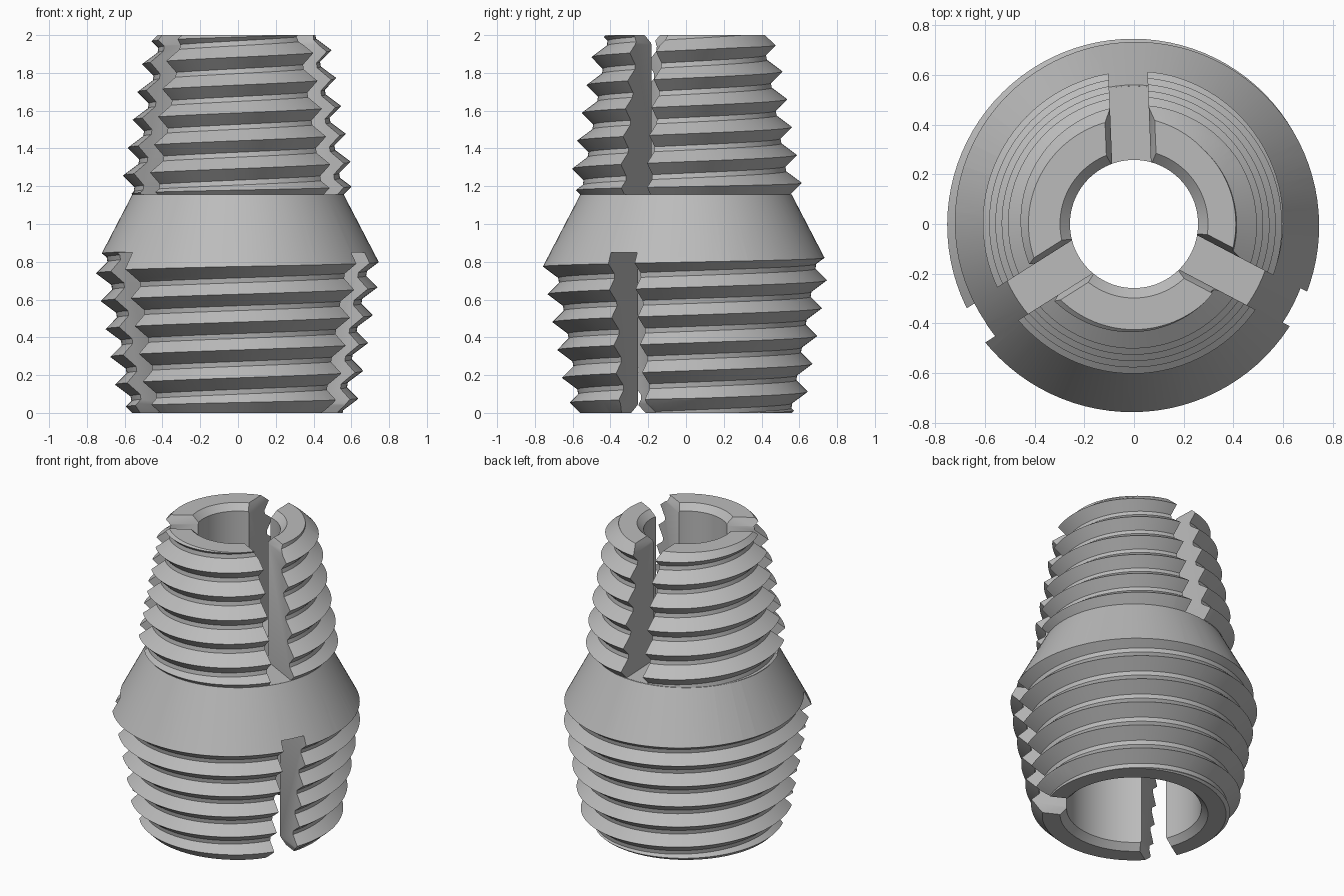
import bpy, bmesh, math
from mathutils import Matrix

PITCH, DEPTH, FLAT, SEG = 0.1475, 0.071, 0.013, 96
TAU = math.tau

if "Cube" in bpy.data.objects:
    bpy.data.objects.remove(bpy.data.objects["Cube"])

steel = bpy.data.materials.new("plain grey metal")
steel.use_nodes = True
steel.diffuse_color = (0.5, 0.5, 0.5, 1)
steel.node_tree.nodes["Principled BSDF"].inputs["Base Color"].default_value = (0.5, 0.5, 0.5, 1)


def finish(bm, name):
    """Make a mesh object whose faces all point outward."""
    bmesh.ops.recalc_face_normals(bm, faces=bm.faces)
    if bm.calc_volume(signed=True) < 0:
        bmesh.ops.reverse_faces(bm, faces=bm.faces)
    mesh = bpy.data.meshes.new(name)
    bm.to_mesh(mesh)
    bm.free()
    obj = bpy.data.objects.new(name, mesh)
    bpy.context.collection.objects.link(obj)
    mesh.materials.append(steel)
    return obj


def lathe(name, profile):
    """Solid of revolution; the profile runs upward and is closed by flat caps."""
    bm = bmesh.new()
    rings = [[bm.verts.new((r * math.cos(TAU * i / SEG), r * math.sin(TAU * i / SEG), z))
              for i in range(SEG)] for r, z in profile]
    for a, b in zip(rings, rings[1:]):
        for i in range(SEG):
            j = (i + 1) % SEG
            bm.faces.new((a[i], a[j], b[j], b[i]))
    bm.faces.new(rings[0])
    bm.faces.new(rings[-1])
    return finish(bm, name)


def thread(name, start, turns, crest_radius, last_groove):
    """Tapered single-start thread with a blunt root, as a closed solid."""
    bm = bmesh.new()
    last = SEG * (turns - 1)

    def strand(offset, depth, count):
        verts = []
        for j in range(count + 1):
            a = TAU * j / SEG
            z = start + PITCH * j / SEG
            r = crest_radius(z + offset) - depth
            if depth and z + PITCH / 2 > last_groove:
                r = 0.9
            verts.append(bm.verts.new((r * math.cos(a), r * math.sin(a), z + offset)))
        return verts

    crest = strand(0, 0, last + SEG)
    root_a = strand(PITCH / 2 - FLAT, DEPTH, last)
    root_b = strand(PITCH / 2 + FLAT, DEPTH, last)
    bands = [crest, root_a, root_b, crest[SEG:]]
    for below, above in zip(bands, bands[1:]):
        for j in range(last):
            bm.faces.new((below[j], below[j + 1], above[j + 1], above[j]))
    # end caps fan out from the axis
    for j, z in ((0, start - PITCH), (last, start + PITCH * (turns + 1))):
        tip = bm.verts.new((0, 0, z))
        loop = crest[j:j + SEG + 1] + [root_b[j], root_a[j]]
        for a, b in zip(loop, loop[1:] + loop[:1]):
            bm.faces.new((a, b, tip))
    return finish(bm, name)


def combine(obj, other, operation):
    """Apply a boolean and discard the tool object."""
    mod = obj.modifiers.new(operation, 'BOOLEAN')
    mod.operation, mod.object, mod.solver = operation, other, 'EXACT'
    deps = bpy.context.evaluated_depsgraph_get()
    mesh = bpy.data.meshes.new_from_object(obj.evaluated_get(deps))
    obj.modifiers.clear()
    obj.data = mesh
    bpy.data.objects.remove(other)


def cut_slots(obj, angle, profile):
    """Cut three radial slots sharing one cross-section of (across, height)."""
    for n in range(3):
        bm = bmesh.new()
        turn = Matrix.Rotation(math.radians(angle + 120 * n), 4, 'Z')
        ends = [[bm.verts.new((turn @ Matrix.Translation((r, y, z))).translation)
                 for y, z in profile] for r in (0.15, 1.0)]
        bm.faces.new(ends[0])
        bm.faces.new(ends[1])
        for i in range(len(profile)):
            j = i - 1
            bm.faces.new((ends[0][j], ends[0][i], ends[1][i], ends[1][j]))
        combine(obj, finish(bm, "slot_cutter"), 'DIFFERENCE')


W, F = 0.078, 0.109  # slot half-width, and half-width of its flared mouth

# Lower threaded end with the plain cone above it
body = thread("threaded_collet", 0.2225 - 3 * PITCH, 13,
              lambda z: 0.625 + 0.172 * z, 0.827)
combine(body, lathe("lower_envelope", [(0.56, 0), (0.80, 0.24), (0.80, 0.693), (0.56, 1.155)]),
        'INTERSECT')
combine(body, lathe("lower_bore", [(0.48, -0.03), (0.41, 0.04), (0.41, 0.87), (0.258, 1.1)]),
        'DIFFERENCE')
cut_slots(body, 92.7, [(-W, 0.85), (W, 0.85), (W, 0.05),
                       (F, -0.02), (-F, -0.02), (-W, 0.05)])

# Upper threaded end
upper = thread("upper_thread", 1.33 - 4 * PITCH, 13,
               lambda z: 0.825 - 0.172 * z, 9)
combine(upper, lathe("upper_envelope", [(0.5, 1.02), (0.558, 1.155), (0.72, 1.317),
                                        (0.72, 1.705), (0.425, 2)]), 'INTERSECT')
cut_slots(upper, 92.3, [(-W, 1.156), (W, 1.156), (W, 1.95),
                        (F, 2.02), (-F, 2.02), (-W, 1.95)])
combine(body, upper, 'UNION')

# Upper bore, chamfered at its mouth
combine(body, lathe("upper_bore", [(0.258, 0.95), (0.258, 1.96), (0.328, 2.03)]), 'DIFFERENCE')

# Single material and crisp edges
body.data.materials.clear()
body.data.materials.append(steel)
body.data.polygons.foreach_set("material_index", [0] * len(body.data.polygons))
bpy.context.view_layer.objects.active = body
body.select_set(True)
bpy.ops.object.shade_smooth_by_angle(angle=math.radians(25))
